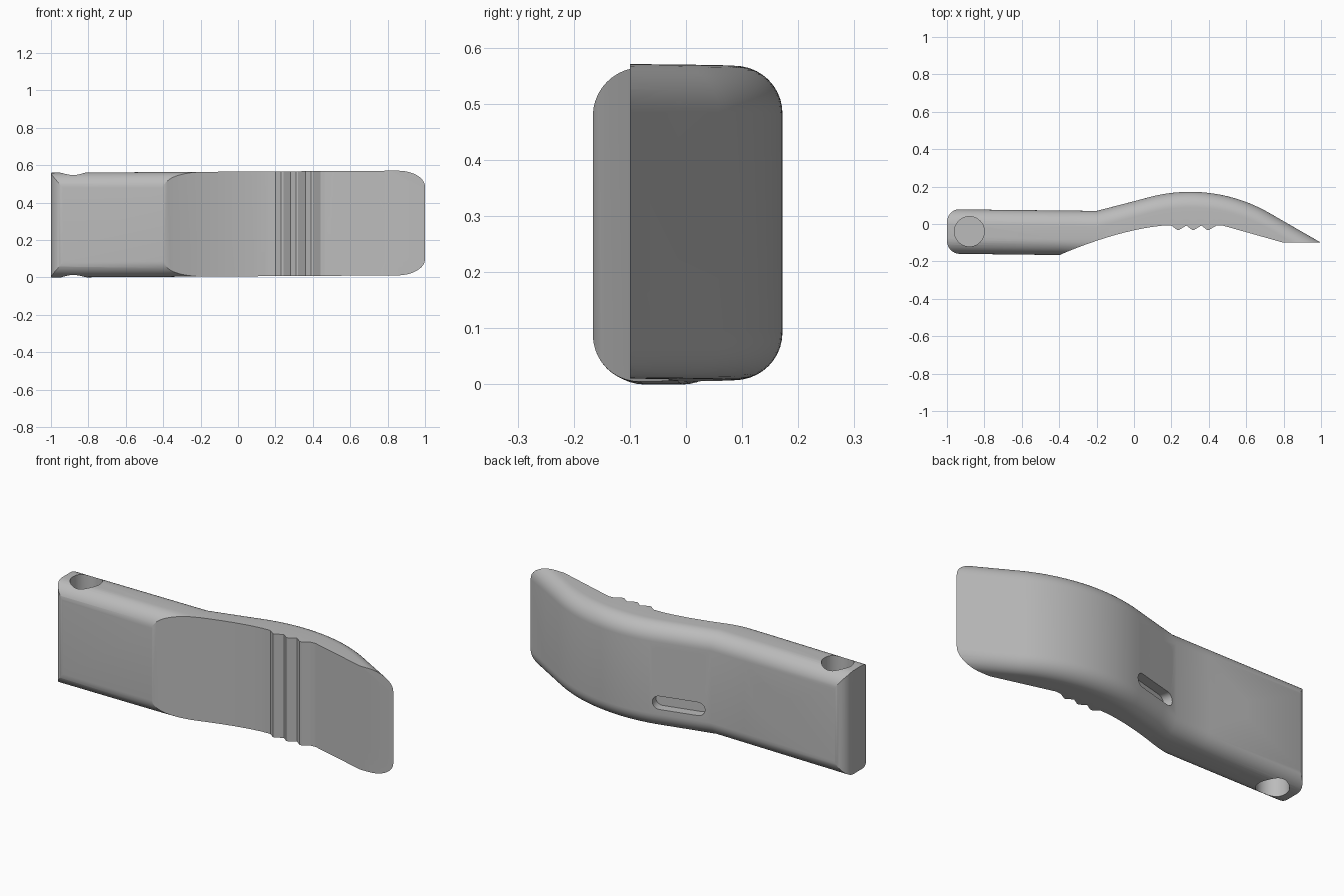
import bpy, bmesh
from math import sin, cos, pi, sqrt, atan, radians
from mathutils import Matrix, Vector

cube = bpy.data.objects.get("Cube")
if cube:
    bpy.data.objects.remove(cube)

gray = bpy.data.materials.new("plain gray")
gray.use_nodes = True
gray.diffuse_color = (0.5, 0.5, 0.5, 1)
gray.node_tree.nodes["Principled BSDF"].inputs["Base Color"].default_value = (0.5, 0.5, 0.5, 1)

HEIGHT, FILLET, MID = 0.56, 0.085, 0.285


def make_object(name, bm):
    bmesh.ops.recalc_face_normals(bm, faces=bm.faces[:])
    mesh = bpy.data.meshes.new(name)
    bm.to_mesh(mesh)
    bm.free()
    mesh.materials.append(gray)
    obj = bpy.data.objects.new(name, mesh)
    bpy.context.collection.objects.link(obj)
    return obj


def prism(name, points, depth, matrix=Matrix()):
    """Outline in local XY, extruded along local Z, then placed."""
    bm = bmesh.new()
    face = bm.faces.new([bm.verts.new((x, y, 0)) for x, y in points])
    top = bmesh.ops.extrude_face_region(bm, geom=[face])["geom"]
    bmesh.ops.translate(bm, vec=(0, 0, depth),
                        verts=[v for v in top if isinstance(v, bmesh.types.BMVert)])
    bm.transform(matrix)
    return make_object(name, bm)


def arc(cx, cy, r, start, end, steps):
    angles = [radians(start + (end - start) * i / steps) for i in range(steps + 1)]
    return [(cx + r * cos(a), cy + r * sin(a)) for a in angles]


def boolean(target, cutter, operation):
    mod = target.modifiers.new(operation.lower(), 'BOOLEAN')
    mod.operation, mod.solver, mod.object = operation, 'EXACT', cutter
    bpy.context.view_layer.objects.active = target
    bpy.ops.object.modifier_apply(modifier=mod.name)
    bpy.data.objects.remove(cutter)


def back_y(x):
    """Back outline: flat grip, straight rise, round crest, straight fall."""
    if x < -0.2:
        return 0.07 - 0.011 * (x + 0.2)
    if x < 0.09:
        return 0.07 + 0.258 * (x + 0.2)
    if x < 0.725:
        return 0.172 - 0.85 + sqrt(0.85 ** 2 - (x - 0.3) ** 2)
    return 0.058 - 0.575 * (x - 0.725)


def front_y(x):
    """Front of the rounded bar; it drops away where the face is cut flat."""
    y = -0.166 - 0.012 * (min(x, -0.4) + 0.4)
    return y - 0.2 * min(1, max(0, (x + 0.1) / 0.5))


# Rounded bar lofted along x
stations = [-1.06, -0.4, -0.2, -0.1, 0] + [0.09 + 0.635 * i / 24 for i in range(25)] + [0.85, 1.04]
bm = bmesh.new()
rings = []
for x in stations:
    f, b, z0 = front_y(x), back_y(x), 0.006 * (x + 1)
    lo, hi = z0 + FILLET, z0 + HEIGHT - FILLET
    ring = (arc(b - FILLET, hi, FILLET, 0, 90, 10) + arc(f + FILLET, hi, FILLET, 90, 180, 10)
            + arc(f + FILLET, lo, FILLET, 180, 270, 10) + arc(b - FILLET, lo, FILLET, 270, 360, 10))
    rings.append([bm.verts.new((x, y, z)) for y, z in ring])
for r1, r2 in zip(rings, rings[1:]):
    for i in range(len(r1)):
        j = (i + 1) % len(r1)
        bm.faces.new((r1[i], r1[j], r2[j], r2[i]))
bm.faces.new(rings[0])
bm.faces.new(rings[-1])
body = make_object("handle_body", bm)

# Side outline: rounded butt end, scooped front face, grip ridges, flat tip
outline = [(1.1, 0.4), (-0.9, 0.4)]
outline += arc(-0.93, 0.01, 0.07, 90, 180, 8)
outline += arc(-0.93, -0.09, 0.07, 180, 270, 8)
outline += [(-0.9, -0.3), (-0.42, -0.3), (-0.4, -0.167)]
scoop = [-0.35 + 0.05 * i for i in range(11)]
outline += [(x, -0.006 - 0.16 * ((0.2 - x) / 0.6) ** 1.6) for x in scoop]
for x in (0.2, 0.28, 0.36):
    outline += [(x, -0.008), (x + 0.03, -0.031), (x + 0.042, -0.031)]
outline += [(0.44, -0.009), (0.47, -0.007), (0.8, -0.1), (1.1, -0.1)]
side = prism("side_outline", outline, 1, Matrix.Translation((0, 0, -0.2)))
boolean(body, side, 'INTERSECT')

# Blind round hole in each side of the butt end
circle = arc(-0.88, -0.04, 0.08, 0, 360, 40)[:-1]
for z in (-0.2, 0.37):
    boolean(body, prism("round_hole", circle, 0.4, Matrix.Translation((0, 0, z))), 'DIFFERENCE')

# Hexagonal recess in the back of the grip; local Z points to +y
to_back = Matrix(((-1, 0, 0, 0), (0, 0, 1, 0), (0, 1, 0, 0), (0, 0, 0, 1)))
hexagon = arc(0, 0, 0.1, 30, 390, 6)[:-1]
boolean(body, prism("hex_recess", hexagon, 0.2,
                    Matrix.Translation((-0.55, 0.014, MID)) @ to_back), 'DIFFERENCE')

# Three long slots on the sloped part of the back
slot = arc(0.102, 0, 0.036, -90, 90, 10) + arc(-0.102, 0, 0.036, 90, 270, 10)
tilt = Matrix.Rotation(atan(0.258), 4, 'Z')
for k in (-1, 0, 1):
    place = Matrix.Translation((-0.035, back_y(-0.035), MID + 0.13 * k))
    cutter = prism("back_slot", slot, 0.2,
                   place @ tilt @ Matrix.Translation((0, -0.05, 0)) @ to_back)
    boolean(body, cutter, 'DIFFERENCE')

# Shallow slanted grooves across the flat tip
for k in range(-1, 7):
    z = 0.055 + 0.08 * k
    groove = [(-1.1, z - 0.073), (-1.1, z - 0.038), (-0.75, z + 0.155), (-0.75, z + 0.12)]
    boolean(body, prism("tip_groove", groove, 0.2,
                        Matrix.Translation((0, -0.291, 0)) @ to_back), 'DIFFERENCE')

body.data.shade_smooth()
body.data.set_sharp_from_angle(angle=radians(25))
